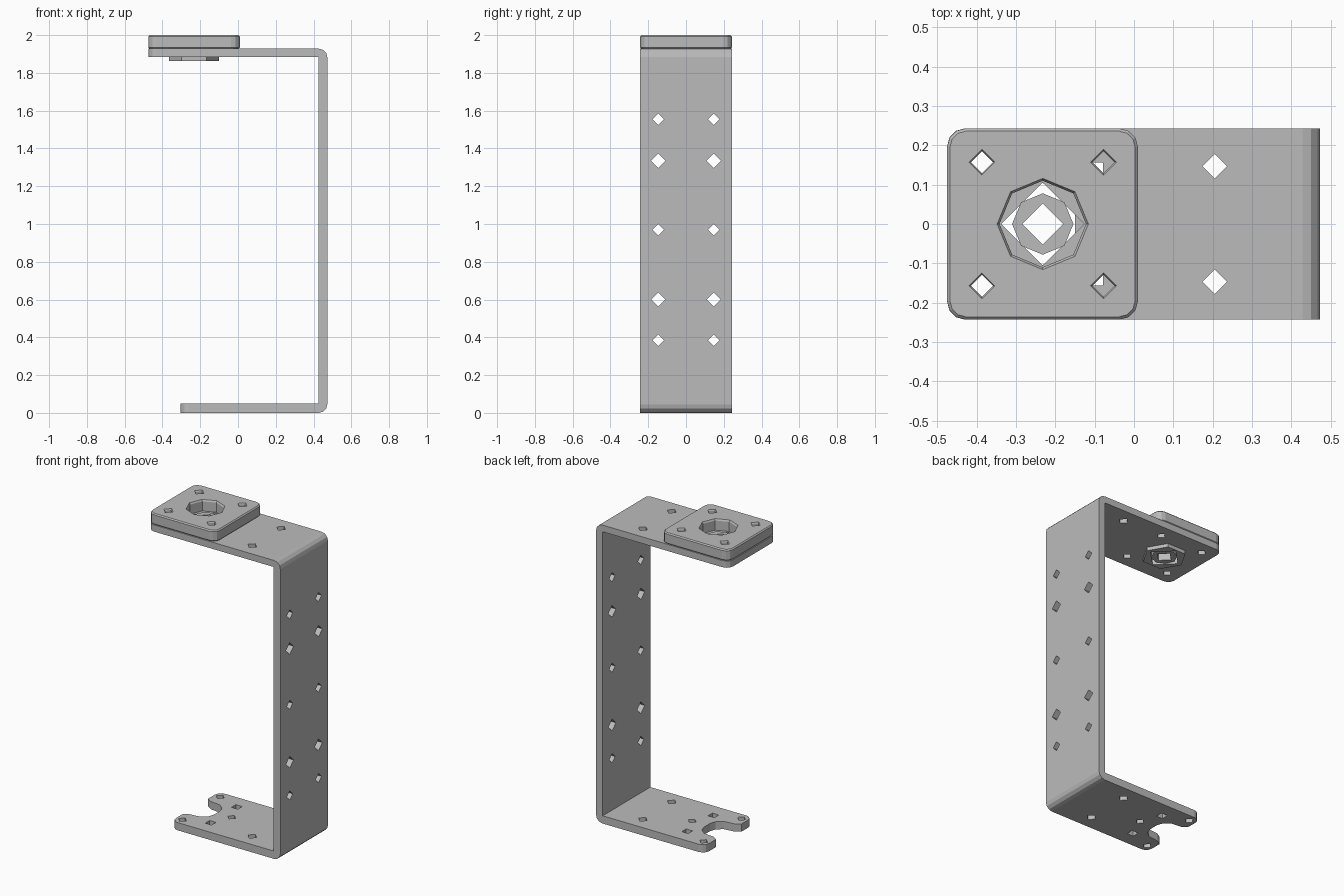
import bpy, bmesh, math
from mathutils import Matrix, Vector

cube = bpy.data.objects.get("Cube")
if cube:
    bpy.data.objects.remove(cube, do_unlink=True)

steel = bpy.data.materials.new("plain grey steel")
steel.use_nodes = True
GREY = (0.5, 0.5, 0.5, 1)
steel.diffuse_color = GREY
steel.node_tree.nodes["Principled BSDF"].inputs["Base Color"].default_value = GREY

HALF = 0.243          # half depth of the strap
HUB = -0.232          # x of the hub axis


def finish(name, bm):
    bmesh.ops.recalc_face_normals(bm, faces=bm.faces[:])
    mesh = bpy.data.meshes.new(name)
    bm.to_mesh(mesh)
    bm.free()
    mesh.materials.append(steel)
    obj = bpy.data.objects.new(name, mesh)
    bpy.context.collection.objects.link(obj)
    return obj


def extrude(bm, points, direction):
    face = bm.faces.new([bm.verts.new(p) for p in points])
    result = bmesh.ops.extrude_face_region(bm, geom=[face])
    verts = [v for v in result["geom"] if isinstance(v, bmesh.types.BMVert)]
    bmesh.ops.translate(bm, verts=verts, vec=Vector(direction))


def prism(bm, x, y, low, high, sides, r1, r2=None, turn=0, axis="Z"):
    """Many-sided prism along z, or along x with low and high as x limits."""
    ring = [(r1 * math.cos(turn + math.tau * i / sides),
             r1 * math.sin(turn + math.tau * i / sides)) for i in range(sides)]
    k = (r2 or r1) / r1
    ends = []
    for s, h in ((1, low), (k, high)):
        pts = [(x + a * s, y + b * s, h) if axis == "Z" else (h, x + a * s, y + b * s)
               for a, b in ring]
        ends.append([bm.verts.new(p) for p in pts])
    bm.faces.new(ends[0])
    bm.faces.new(ends[1])
    for i in range(sides):
        j = (i + 1) % sides
        bm.faces.new((ends[0][i], ends[0][j], ends[1][j], ends[1][i]))


def cut(obj, bm):
    cutter = finish("hole_cutter", bm)
    cutter.hide_render = True
    mod = obj.modifiers.new("holes", "BOOLEAN")
    mod.operation, mod.solver, mod.object = "DIFFERENCE", "EXACT", cutter
    bpy.context.view_layer.objects.active = obj
    bpy.ops.object.modifier_apply(modifier=mod.name)
    bpy.data.objects.remove(cutter, do_unlink=True)


def round_corners(bm, limit, radius):
    edges = [e for e in bm.edges
             if abs(e.verts[0].co.z - e.verts[1].co.z) > 0.02
             and all(v.co.x < limit and abs(v.co.y) > HALF - 0.01 for v in e.verts)]
    bmesh.ops.bevel(bm, geom=edges, offset=radius, segments=3, profile=0.5, affect="EDGES")


# Bent strap: C profile with rounded outer bends
bm = bmesh.new()
r = 0.045
profile = [(-0.305, 0), (-0.305, 0.05), (0.425, 0.05), (0.425, 1.885),
           (-0.475, 1.885), (-0.475, 1.928)]
for cz, start in ((1.928 - r, 90), (r, 0)):
    for i in range(4):
        a = math.radians(start - 30 * i)
        profile.append((0.473 - r + r * math.cos(a), cz + r * math.sin(a)))
extrude(bm, [(x, -HALF, z) for x, z in profile], (0, 2 * HALF, 0))
round_corners(bm, -0.3, 0.045)
bracket = finish("bent_bracket", bm)

# Holes in the strap and the fork notch
bm = bmesh.new()
for side in (-1, 1):
    for z, size in ((1.555, 0.03), (1.335, 0.038), (0.97, 0.03), (0.6, 0.038), (0.385, 0.03)):
        prism(bm, side * 0.147, z, 0.35, 0.6, 4, size, axis="X")
    for low, high in ((-0.1, 0.15), (1.8, 2.0)):
        prism(bm, 0.205, side * 0.147, low, high, 4, 0.031)
    for x in (-0.387, -0.078):
        prism(bm, x, side * 0.157, 1.8, 2.0, 4, 0.028)
    prism(bm, -0.102, side * 0.134, -0.1, 0.15, 4, 0.032, turn=math.pi / 4)
    prism(bm, -0.262, side * 0.193, -0.1, 0.15, 4, 0.028)
prism(bm, -0.045, 0, -0.1, 0.15, 4, 0.028)
prism(bm, HUB, 0, 1.8, 2.0, 4, 0.105)
half_notch = [(-0.4, 0.15), (-0.305, 0.13), (-0.27, 0.108), (-0.2, 0.1),
              (-0.163, 0.07), (-0.15, 0.03)]
notch = half_notch + [(x, -y) for x, y in reversed(half_notch)]
extrude(bm, [(x, y, -0.1) for x, y in notch], (0, 0, 0.25))
cut(bracket, bm)

# Square mounting block with rounded corners and fine chamfers
bm = bmesh.new()
extrude(bm, [(x, y, 1.928) for x, y in
             ((-0.475, -HALF), (0.01, -HALF), (0.01, HALF), (-0.475, HALF))], (0, 0, 0.072))
round_corners(bm, 1, 0.047)
rims = [e for e in bm.edges if abs(e.verts[0].co.z - e.verts[1].co.z) < 0.001]
bmesh.ops.bevel(bm, geom=rims, offset=0.007, segments=1, affect="EDGES")
block = finish("mounting_block", bm)

bm = bmesh.new()
for side in (-1, 1):
    for x in (-0.387, -0.078):
        prism(bm, x, side * 0.157, 1.9, 2.01, 4, 0.028)
prism(bm, HUB, 0, 1.9, 2.1, 8, 0.11)
cut(block, bm)

# Countersunk rims around the block openings
bm = bmesh.new()
for side in (-1, 1):
    for x in (-0.387, -0.078):
        prism(bm, x, side * 0.157, 1.992, 2.008, 4, 0.028, 0.038)
prism(bm, HUB, 0, 1.99, 2.01, 8, 0.11, 0.122)
cut(block, bm)

# Hexagonal nut ring under the upper plate
bm = bmesh.new()
prism(bm, HUB, 0, 1.862, 1.886, 6, 0.132)
nut = finish("hex_nut", bm)
bm = bmesh.new()
prism(bm, HUB, 0, 1.8, 1.95, 4, 0.105)
cut(nut, bm)

# Inner square-bored sleeve
bm = bmesh.new()
prism(bm, HUB, 0, 1.868, 1.935, 8, 0.078)
sleeve = finish("hub_sleeve", bm)
bm = bmesh.new()
prism(bm, HUB, 0, 1.8, 2.0, 4, 0.052)
cut(sleeve, bm)
